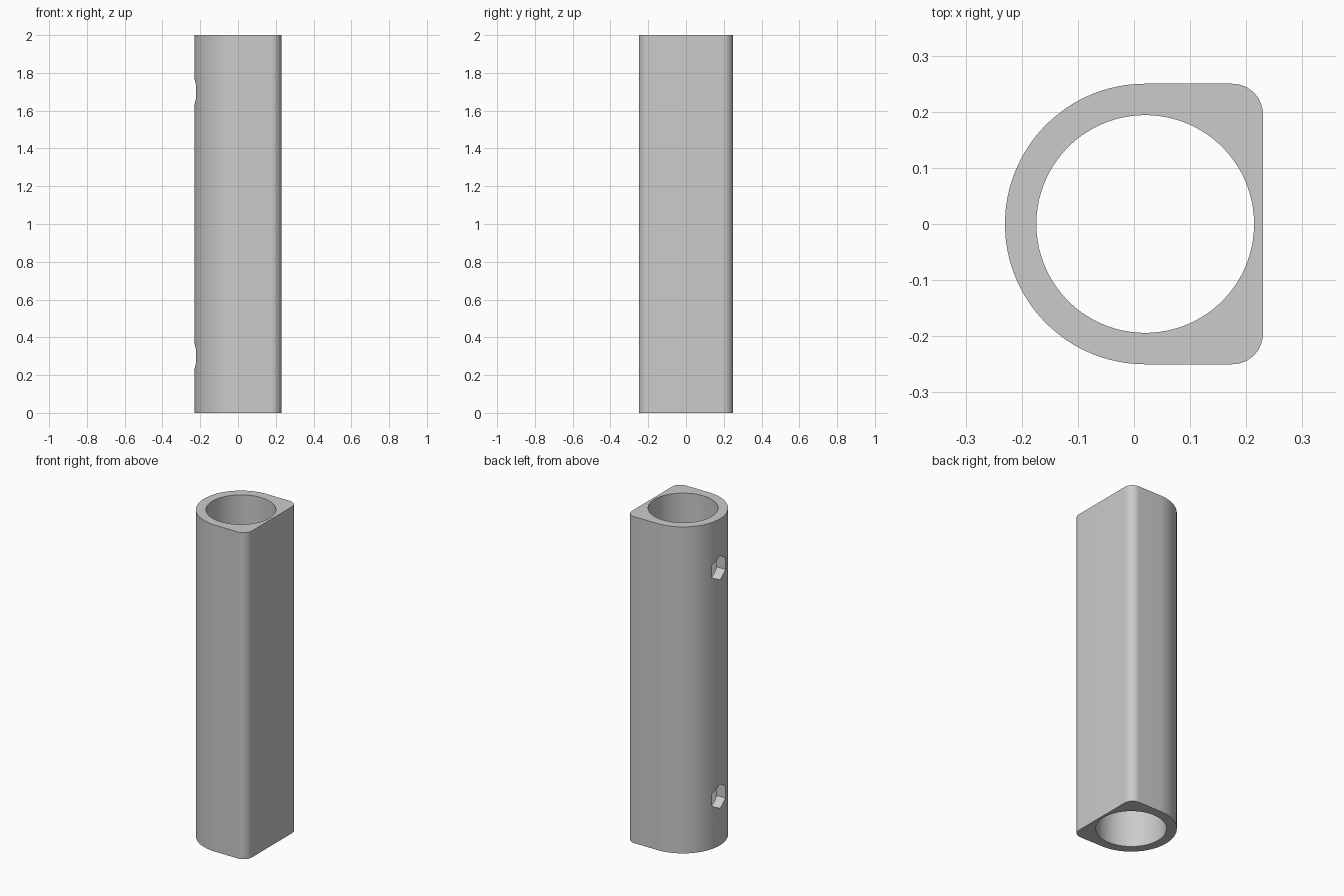
import bpy, bmesh
from math import pi, cos, sin, radians
from mathutils import Matrix

cube = bpy.data.objects.get("Cube")
if cube:
    bpy.data.objects.remove(cube, do_unlink=True)

HEIGHT = 2.0
AXIS_X = 0.02        # centre of the bore and of the round side
OUTER_R = 0.25
BORE_R = 0.194
FLAT_X = 0.23        # flat side
CORNER_R = 0.055

grey = bpy.data.materials.new("plain grey")
grey.use_nodes = True
colour = (0.6, 0.6, 0.6, 1)
grey.diffuse_color = colour
grey.node_tree.nodes["Principled BSDF"].inputs["Base Color"].default_value = colour


def arc(cx, cy, r, start, end, steps):
    angles = [radians(start + (end - start) * i / steps) for i in range(steps + 1)]
    return [(cx + r * cos(a), cy + r * sin(a)) for a in angles]


def add_prism(name, outline, z0, z1, matrix=Matrix()):
    """Extrude a closed outline from z0 to z1, then place it with a matrix."""
    bm = bmesh.new()
    base = bm.faces.new([bm.verts.new((x, y, z0)) for x, y in outline])
    top = bmesh.ops.extrude_face_region(bm, geom=[base])["geom"]
    verts = [v for v in top if isinstance(v, bmesh.types.BMVert)]
    bmesh.ops.translate(bm, vec=(0, 0, z1 - z0), verts=verts)
    bmesh.ops.recalc_face_normals(bm, faces=bm.faces)
    bm.transform(matrix)
    mesh = bpy.data.meshes.new(name)
    bm.to_mesh(mesh)
    bm.free()
    mesh.materials.append(grey)
    obj = bpy.data.objects.new(name, mesh)
    bpy.context.collection.objects.link(obj)
    return obj


# Body: round on one side, flat with rounded corners on the other
cx, cy = FLAT_X - CORNER_R, OUTER_R - CORNER_R
outline = (arc(AXIS_X, 0, OUTER_R, 90, 270, 64)
           + arc(cx, -cy, CORNER_R, -90, 0, 12)
           + arc(cx, cy, CORNER_R, 0, 90, 12))
body = add_prism("tube_body", outline, 0, HEIGHT)

# Cutters: the long bore and two hexagonal holes through the round side
cutters = [add_prism("bore_cutter", arc(AXIS_X, 0, BORE_R, 0, 360, 128)[:-1],
                     -0.1, HEIGHT + 0.1)]
hexagon = arc(0, 0, 0.074, 0, 360, 6)[:-1]
for z in (0.3, 1.7):
    place = Matrix.Translation((AXIS_X, 0, z)) @ Matrix.Rotation(-pi / 2, 4, 'Y')
    cutters.append(add_prism("hex_hole_cutter", hexagon, 0.1, 0.3, place))

bpy.context.view_layer.objects.active = body
body.select_set(True)
for cutter in cutters:
    cutter.hide_render = True
    mod = body.modifiers.new("cut", 'BOOLEAN')
    mod.operation = 'DIFFERENCE'
    mod.solver = 'EXACT'
    mod.object = cutter
    bpy.ops.object.modifier_apply(modifier=mod.name)
    bpy.data.objects.remove(cutter, do_unlink=True)

bpy.ops.object.shade_smooth_by_angle(angle=radians(30))
